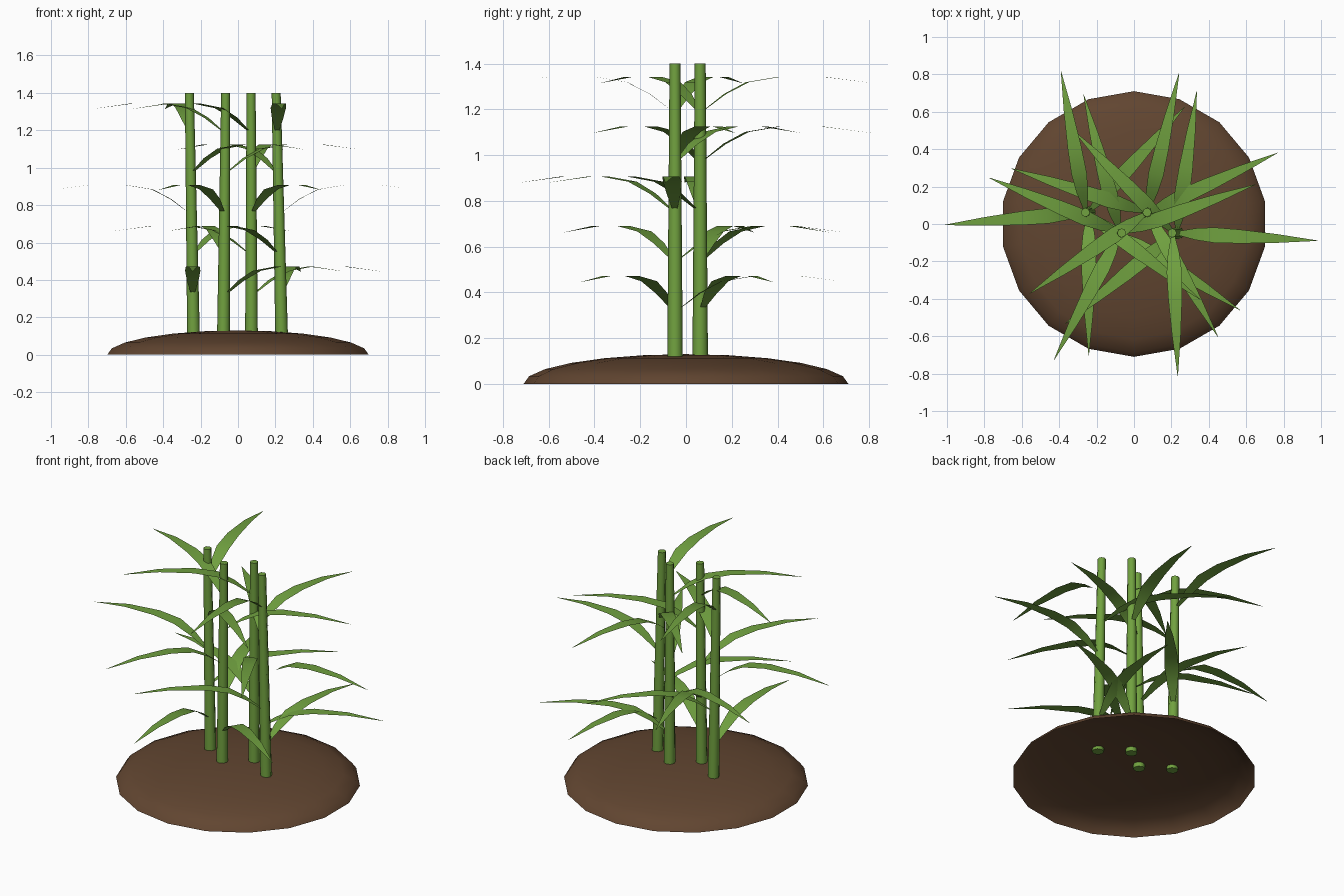
import bpy, bmesh, math
from mathutils import Vector, Matrix

cube = bpy.data.objects.get("Cube")
if cube:
    bpy.data.objects.remove(cube, do_unlink=True)


def material(name, rgb):
    mat = bpy.data.materials.new(name)
    mat.use_nodes = True
    mat.diffuse_color = (*rgb, 1)
    bsdf = mat.node_tree.nodes["Principled BSDF"]
    bsdf.inputs["Base Color"].default_value = (*rgb, 1)
    bsdf.inputs["Roughness"].default_value = 0.9
    return mat


def finish(bm, name, mat, angle):
    mesh = bpy.data.meshes.new(name)
    bm.to_mesh(mesh)
    bm.free()
    mesh.materials.append(mat)
    obj = bpy.data.objects.new(name, mesh)
    bpy.context.collection.objects.link(obj)
    bpy.ops.object.select_all(action="DESELECT")
    obj.select_set(True)
    bpy.context.view_layer.objects.active = obj
    bpy.ops.object.shade_smooth_by_angle(angle=math.radians(angle))
    return obj


soil = material("soil brown", (0.12, 0.06, 0.03))
stalk_green = material("stalk green", (0.165, 0.36, 0.05))
leaf_green = material("leaf green", (0.16, 0.35, 0.05))

# Soil mound: upper half of a flattened sphere, open underneath
bm = bmesh.new()
bmesh.ops.create_uvsphere(bm, u_segments=18, v_segments=12, radius=1)
bmesh.ops.delete(bm, geom=[v for v in bm.verts if v.co.z < -0.01], context="VERTS")
bmesh.ops.scale(bm, vec=(0.71, 0.71, 0.13), verts=bm.verts)
finish(bm, "soil_mound", soil, 60)

# Leaf outline: distance from the stalk, rise, half width
LEAF = [(0.015, -0.012, 0.01), (0.11, 0.06, 0.031), (0.21, 0.112, 0.041),
        (0.35, 0.135, 0.037), (0.55, 0.135, 0.023), (0.765, 0.108, 0.001)]


def add_leaf(name, origin, yaw):
    bm = bmesh.new()
    rows = [[bm.verts.new((d, side * w, z)) for side in (-1, 1)] for d, z, w in LEAF]
    for (a, b), (c, d) in zip(rows, rows[1:]):
        bm.faces.new((a, c, d, b))
    bm.transform(Matrix.Translation(origin) @ Matrix.Rotation(yaw, 4, "Z"))
    finish(bm, name, leaf_green, 40)


# Stalks lean slightly; each carries five leaves in a spiral
BASE_Z, TOP_Z = 0.1, 1.4
STALKS = [(-0.238, -0.26, 0.062), (-0.078, -0.066, -0.048),
          (0.072, 0.07, 0.062), (0.233, 0.204, -0.048)]
for k, (base_x, top_x, y) in enumerate(STALKS):
    base, top = Vector((base_x, y, BASE_Z)), Vector((top_x, y, TOP_Z))
    axis = top - base
    bm = bmesh.new()
    bmesh.ops.create_cone(bm, cap_ends=True, segments=8, radius1=0.034,
                          radius2=0.024, depth=axis.length)
    bm.transform(Matrix.Translation((base + top) / 2)
                 @ axis.to_track_quat("Z", "Y").to_matrix().to_4x4())
    finish(bm, f"stalk_{k + 1}", stalk_green, 50)

    for level in range(5):
        z = 0.337 + 0.2175 * level
        origin = base + axis * ((z - BASE_Z) / (TOP_Z - BASE_Z))
        yaw = -math.pi / 2 + 2.4 * level + k
        add_leaf(f"leaf_{k + 1}_{level + 1}", origin, yaw)
